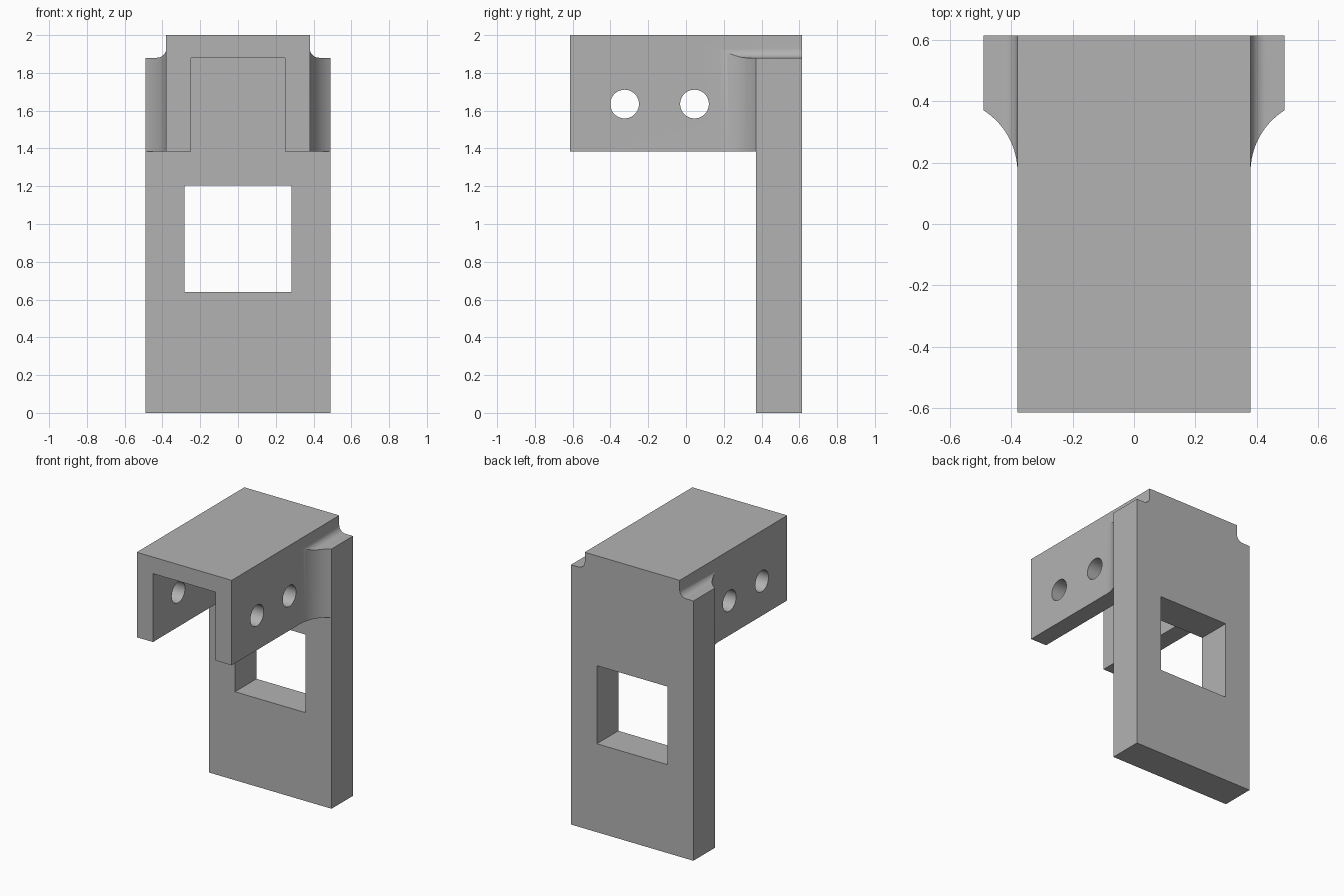
import bpy, bmesh, math
from mathutils import Vector

cube = bpy.data.objects.get("Cube")
if cube:
    bpy.data.objects.remove(cube)

# Overall dimensions
PLATE_X, ARM_X, SLOT_X = 0.49, 0.38, 0.25
BACK, PLATE_FRONT = 0.615, 0.37
TOP, SHOULDER, ARM_BOTTOM = 2.0, 1.88, 1.385
BLEND_START, LEDGE_R = 0.17, 0.05

grey = bpy.data.materials.new("plain grey")
grey.use_nodes = True
colour = (0.45, 0.45, 0.45, 1)
grey.diffuse_color = colour
grey.node_tree.nodes["Principled BSDF"].inputs["Base Color"].default_value = colour


def prism(name, outline, axis, lo, hi):
    """Extrude a 2D outline along one axis, from lo to hi."""
    def place(p):
        v = list(p)
        v.insert("xyz".index(axis), lo)
        return v
    bm = bmesh.new()
    face = bm.faces.new([bm.verts.new(place(p)) for p in outline])
    new = bmesh.ops.extrude_face_region(bm, geom=[face])["geom"]
    shift = Vector((0, 0, 0))
    shift["xyz".index(axis)] = hi - lo
    bmesh.ops.translate(bm, vec=shift,
                        verts=[g for g in new if isinstance(g, bmesh.types.BMVert)])
    bmesh.ops.recalc_face_normals(bm, faces=bm.faces)
    mesh = bpy.data.meshes.new(name)
    bm.to_mesh(mesh)
    bm.free()
    mesh.materials.append(grey)
    obj = bpy.data.objects.new(name, mesh)
    bpy.context.collection.objects.link(obj)
    return obj


def arc(cx, cy, r, start, end, n):
    return [(cx + r * math.cos(start + (end - start) * i / n),
             cy + r * math.sin(start + (end - start) * i / n)) for i in range(n + 1)]


def mirrored(half):
    return half + [(-x, y) for x, y in reversed(half)]


def combine(target, tool, operation):
    tool.hide_render = True
    bpy.context.view_layer.objects.active = target
    mod = target.modifiers.new(tool.name, "BOOLEAN")
    mod.object, mod.operation, mod.solver = tool, operation, "EXACT"
    bpy.ops.object.modifier_apply(modifier=mod.name)
    bpy.data.objects.remove(tool)


# Front silhouette with the small rounded ledges at the shoulders
ledge = arc(ARM_X + LEDGE_R, SHOULDER + LEDGE_R, LEDGE_R, 1.5 * math.pi, math.pi, 10)
bracket = prism("bracket", mirrored([(0.6, 0), (0.6, SHOULDER)] + ledge + [(ARM_X, TOP)]),
                "y", -BACK, BACK)

# Plan outline: narrow arm sweeping out to the wide plate
w, d = PLATE_X - ARM_X, PLATE_FRONT - BLEND_START
r = (w * w + d * d) / (2 * w)
sweep = arc(ARM_X + r, BLEND_START, r, math.pi, math.pi - math.asin(d / r), 16)
sweep[-1] = (PLATE_X, PLATE_FRONT)
plan = prism("plan", mirrored([(ARM_X, -1)] + sweep + [(PLATE_X, 1)]), "z", -0.1, 2.1)
combine(bracket, plan, "INTERSECT")

# Space under the arm and the channel inside it
clearance = prism("clearance", mirrored([(0.7, -0.1), (0.7, ARM_BOTTOM),
                                         (SLOT_X, ARM_BOTTOM), (SLOT_X, SHOULDER)]),
                  "y", -1, PLATE_FRONT)
combine(bracket, clearance, "DIFFERENCE")

# Window through the plate
window = prism("window", mirrored([(0.283, 0.64), (0.283, 1.205)]), "y", 0, 1)
combine(bracket, window, "DIFFERENCE")

# Two round holes through both channel walls
for y in (-0.325, 0.045):
    hole = prism("hole", arc(y, 1.635, 0.076, 0, 2 * math.pi, 40)[:-1], "x", -1, 1)
    combine(bracket, hole, "DIFFERENCE")

bpy.ops.object.select_all(action="DESELECT")
bracket.select_set(True)
bpy.context.view_layer.objects.active = bracket
bpy.ops.object.shade_smooth_by_angle(angle=math.radians(25))
